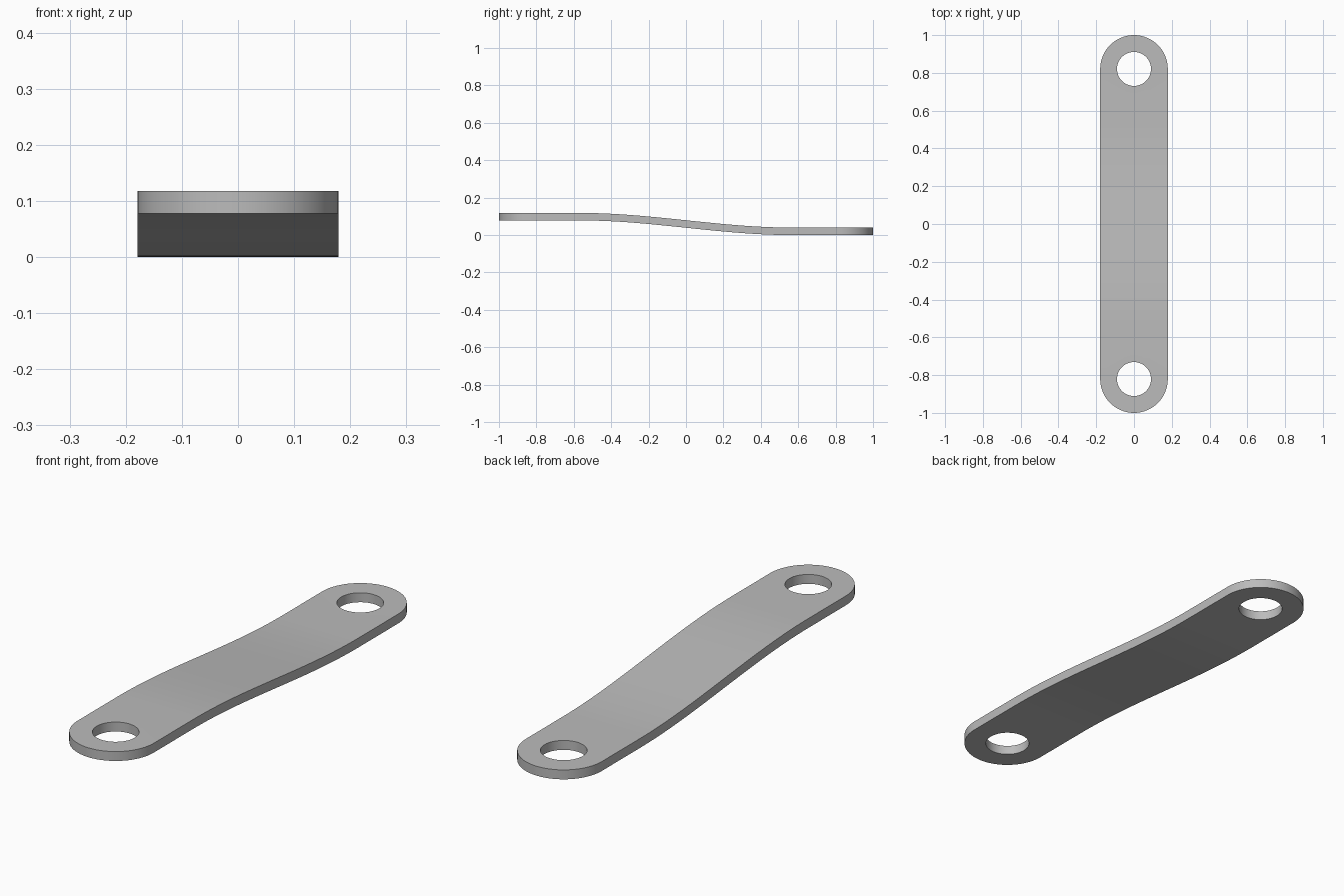
import bpy, bmesh, math

if "Cube" in bpy.data.objects:
    bpy.data.objects.remove(bpy.data.objects["Cube"])

R, HOLE, CY = 0.179, 0.09, 0.821     # end radius, hole radius, hole centre
THICK, DROP, BEND = 0.04, 0.078, 0.56
N = 32

bm = bmesh.new()


def loop(points):
    vs = [bm.verts.new((x, y, 0)) for x, y in points]
    return [bm.edges.new((vs[i], vs[(i + 1) % len(vs)])) for i in range(len(vs))]


def arc(cy, r, start, sweep, n):
    return [(r * math.cos(start + sweep * i / n), cy + r * math.sin(start + sweep * i / n))
            for i in range(n + 1)]


# rounded outline and two pin holes
edges = loop(arc(CY, R, 0, math.pi, N) + arc(-CY, R, math.pi, math.pi, N))
for s in (1, -1):
    edges += loop(arc(s * CY, HOLE, 0, 2 * math.pi, 48)[:-1])
bmesh.ops.triangle_fill(bm, use_beauty=True, edges=edges, normal=(0, 0, 1))

# thickness
ext = bmesh.ops.extrude_face_region(bm, geom=bm.faces[:])
for v in ext["geom"]:
    if isinstance(v, bmesh.types.BMVert):
        v.co.z += THICK

# cross cuts, then the gentle S bend
for i in range(33):
    y = -BEND + 2 * BEND * i / 32
    bmesh.ops.bisect_plane(bm, geom=bm.verts[:] + bm.edges[:] + bm.faces[:],
                           plane_co=(0, y, 0), plane_no=(0, 1, 0), dist=1e-5)
for v in bm.verts:
    t = min(1, max(0, (BEND - v.co.y) / (2 * BEND)))
    v.co.z += DROP * t * t * (3 - 2 * t)
bmesh.ops.recalc_face_normals(bm, faces=bm.faces[:])

mesh = bpy.data.meshes.new("link_plate")
bm.to_mesh(mesh)
bm.free()
plate = bpy.data.objects.new("link_plate", mesh)
bpy.context.collection.objects.link(plate)

mat = bpy.data.materials.new("grey_steel")
mat.diffuse_color = (0.5, 0.5, 0.5, 1)
mat.use_nodes = True
mat.node_tree.nodes["Principled BSDF"].inputs["Base Color"].default_value = mat.diffuse_color
mesh.materials.append(mat)

bpy.context.view_layer.objects.active = plate
plate.select_set(True)
bpy.ops.object.shade_smooth_by_angle(angle=math.radians(30))
